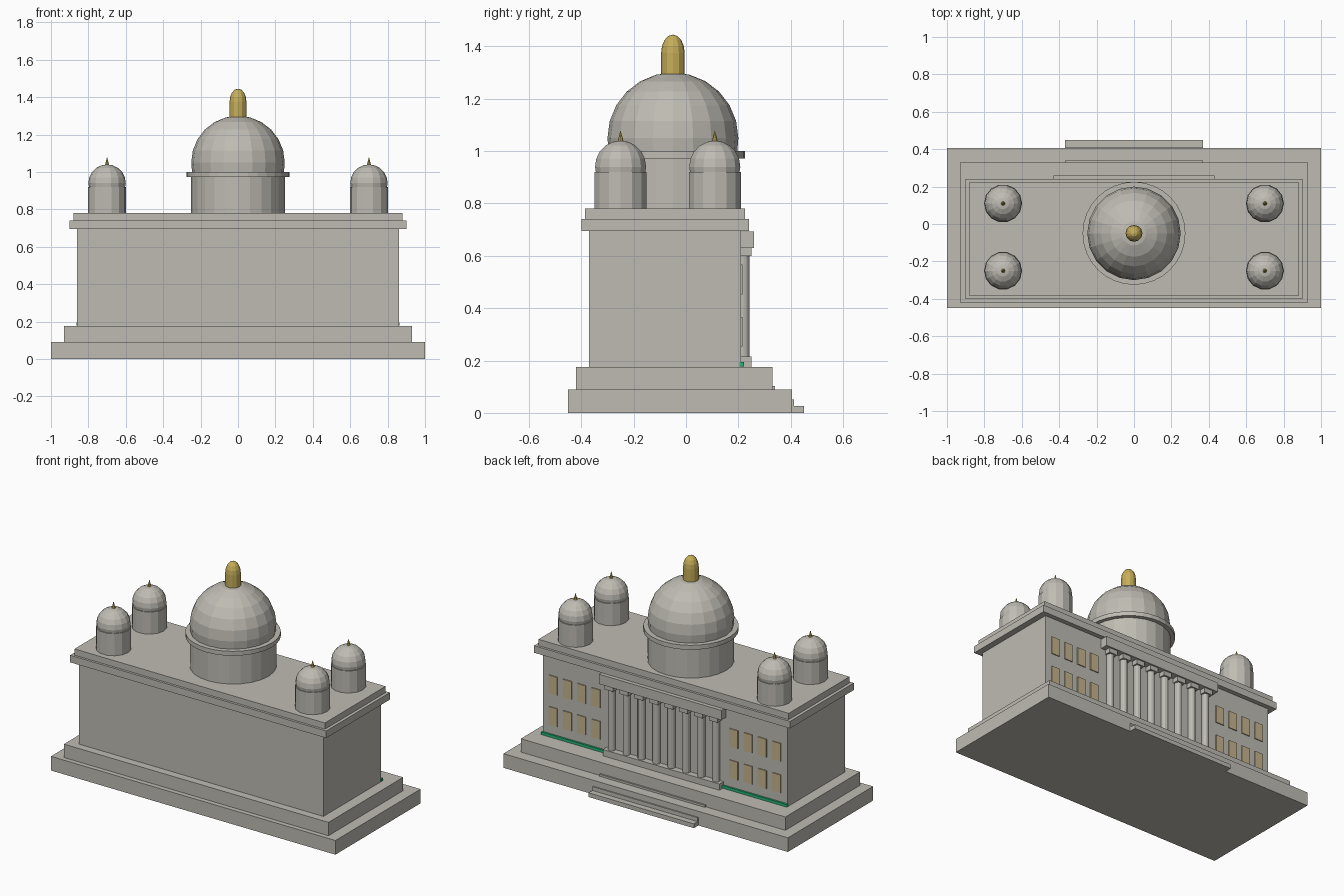
import bpy, bmesh, math

cube = bpy.data.objects.get("Cube")
if cube:
    bpy.data.objects.remove(cube, do_unlink=True)


def material(name, rgb):
    m = bpy.data.materials.new(name)
    m.use_nodes = True
    m.diffuse_color = (*rgb, 1)
    m.node_tree.nodes["Principled BSDF"].inputs["Base Color"].default_value = (*rgb, 1)
    return m


STONE = material("pale stone", (0.52, 0.50, 0.45))
GOLD = material("gold", (0.56, 0.42, 0.10))
GLASS = material("tan window", (0.56, 0.46, 0.27))
GREEN = material("green hedge", (0.02, 0.45, 0.18))


def finish(name, bm, mat):
    bmesh.ops.recalc_face_normals(bm, faces=bm.faces)
    mesh = bpy.data.meshes.new(name)
    bm.to_mesh(mesh)
    bm.free()
    mesh.materials.append(mat)
    obj = bpy.data.objects.new(name, mesh)
    bpy.context.collection.objects.link(obj)
    return obj


def box(name, xs, ys, zs, mat=STONE):
    bm = bmesh.new()
    bmesh.ops.create_cube(bm, size=1)
    for v in bm.verts:
        for i, (lo, hi) in enumerate((xs, ys, zs)):
            v.co[i] = hi if v.co[i] > 0 else lo
    return finish(name, bm, mat)


def slab(name, half_width, ys, zs, mat=STONE):
    return box(name, (-half_width, half_width), ys, zs, mat)


def lathe(name, profile, centre, sides, mat=STONE):
    """Revolve (radius, height) points around a vertical axis."""
    bm = bmesh.new()
    verts = [bm.verts.new((r, 0, z)) for r, z in profile]
    edges = [bm.edges.new(pair) for pair in zip(verts, verts[1:])]
    bmesh.ops.spin(bm, geom=verts + edges, cent=(0, 0, 0), axis=(0, 0, 1),
                   angle=math.tau, steps=sides)
    bmesh.ops.remove_doubles(bm, verts=bm.verts, dist=0.0001)
    obj = finish(name, bm, mat)
    obj.location = (*centre, 0)
    return obj


def cap(radius, z, height, rings):
    """Quarter-ellipse profile, from the rim up to the pole."""
    turns = [math.pi / 2 * i / rings for i in range(rings + 1)]
    return [(radius * math.cos(a), z + height * math.sin(a)) for a in turns]


# Stepped base, main block and cornices
slab("base_lower", 1.0, (-0.45, 0.405), (0, 0.09))
slab("base_upper", 0.93, (-0.42, 0.33), (0.09, 0.175))
slab("main_block", 0.86, (-0.37, 0.21), (0.175, 0.7))
slab("cornice", 0.90, (-0.40, 0.24), (0.695, 0.74))
slab("roof_slab", 0.88, (-0.385, 0.225), (0.74, 0.78))

# Entrance steps
slab("step_lower", 0.37, (0.38, 0.45), (0, 0.027))
slab("step_middle", 0.37, (0.38, 0.412), (0.027, 0.052))
slab("step_upper", 0.37, (0.31, 0.34), (0.09, 0.103))

# Colonnade
slab("colonnade_base", 0.41, (0.2, 0.25), (0.175, 0.215))
slab("entablature", 0.43, (0.2, 0.26), (0.63, 0.692))
for i in range(8):
    x = -0.367 + i * 0.105
    lathe(f"column_{i + 1}", [(0.023, 0.21), (0.023, 0.605)], (x, 0.219), 12)
    box(f"capital_{i + 1}", (x - 0.03, x + 0.03), (0.2, 0.25), (0.6, 0.632))

# Windows and hedges on both wings
for side, label in ((1, "left"), (-1, "right")):
    for row, z in enumerate((0.31, 0.51)):
        for col in range(4):
            x = side * (0.485 + 0.1 * col)
            box(f"window_{label}_{row + 1}_{col + 1}", (x - 0.03, x + 0.03),
                (0.208, 0.216), (z - 0.057, z + 0.057), GLASS)
    ends = sorted((side * 0.41, side * 0.864))
    box(f"hedge_{label}", ends, (0.205, 0.222), (0.178, 0.195), GREEN)

# Central dome
middle = (0, -0.05)
lathe("drum", [(0.25, 0.775), (0.25, 0.98)], middle, 24)
lathe("dome_ring", [(0, 0.972), (0.275, 0.972), (0.275, 1.0), (0, 1.0)], middle, 32)
lathe("dome", [(0.245, 0.99)] + cap(0.25, 1.05, 0.25, 6), middle, 20)
lathe("lantern", [(0.045, 1.28)] + cap(0.045, 1.375, 0.07, 4), middle, 12, GOLD)

# Corner towers
for x in (-0.7, 0.7):
    for y in (-0.25, 0.11):
        name = ("left" if x > 0 else "right") + ("_front" if y < 0 else "_back")
        lathe("tower_" + name, [(0.102, 0.775), (0.102, 0.92), (0.09, 0.92)], (x, y), 14)
        lathe("tower_dome_" + name, [(0.096, 0.915)] + cap(0.1, 0.94, 0.1, 5), (x, y), 14)
        lathe("spike_" + name, [(0.013, 1.03), (0, 1.08)], (x, y), 8, GOLD)
